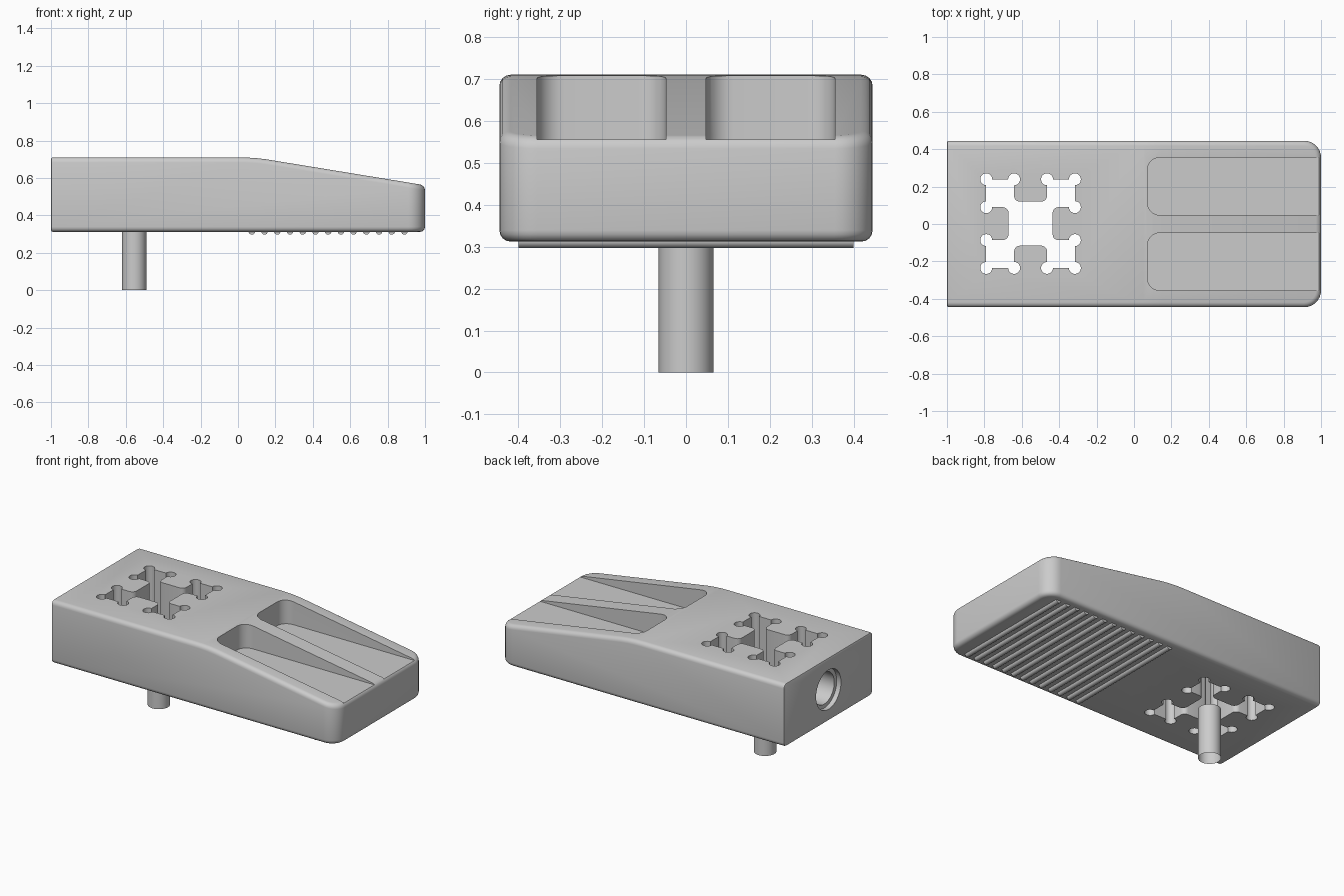
import bpy, bmesh
from math import sin, cos, radians, pi
from mathutils import Matrix

if "Cube" in bpy.data.objects:
    bpy.data.objects.remove(bpy.data.objects["Cube"])


def obj_from_bm(name, bm):
    bmesh.ops.recalc_face_normals(bm, faces=bm.faces)
    me = bpy.data.meshes.new(name)
    bm.to_mesh(me)
    bm.free()
    ob = bpy.data.objects.new(name, me)
    bpy.context.collection.objects.link(ob)
    return ob


def prism(pts, axis, lo, hi):
    """Extrude a 2D outline along y (x,z outline) or z (x,y outline)."""
    bm = bmesh.new()
    co = [(a, lo, b) if axis == 'y' else (a, b, lo) for a, b in pts]
    face = bm.faces.new([bm.verts.new(c) for c in co])
    ext = bmesh.ops.extrude_face_region(bm, geom=[face])
    move = (0, hi - lo, 0) if axis == 'y' else (0, 0, hi - lo)
    bmesh.ops.translate(bm, vec=move,
                        verts=[v for v in ext['geom'] if isinstance(v, bmesh.types.BMVert)])
    bmesh.ops.recalc_face_normals(bm, faces=bm.faces)
    return bm


def arc(cx, cy, r, a0, a1, n):
    return [(cx + r * cos(radians(a0 + (a1 - a0) * i / n)),
             cy + r * sin(radians(a0 + (a1 - a0) * i / n))) for i in range(n + 1)]


def cylinder(bm, r, length, matrix, seg=32, caps=True):
    bmesh.ops.create_cone(bm, cap_ends=caps, segments=seg, radius1=r, radius2=r,
                          depth=length, matrix=matrix)


def smooth(ob, angle=30):
    bpy.ops.object.select_all(action='DESELECT')
    ob.select_set(True)
    bpy.context.view_layer.objects.active = ob
    bpy.ops.object.shade_smooth_by_angle(angle=radians(angle))


def cut(ob, cutter):
    mod = ob.modifiers.new("cut", 'BOOLEAN')
    mod.operation, mod.solver, mod.object = 'DIFFERENCE', 'EXACT', cutter
    bpy.context.view_layer.objects.active = ob
    bpy.ops.object.modifier_apply(modifier=mod.name)
    bpy.data.objects.remove(cutter)


# wedge-shaped body: side profile, rounded front corners, softened edges
profile = [(-1, .312), (1, .312), (1, .561), (.15, .700), (.10, .706), (.05, .709), (0, .71), (-1, .71)]
bm = prism(profile, 'y', -.445, .445)
corner = [e for e in bm.edges if all(v.co.x > .99 for v in e.verts)
          and abs(e.verts[0].co.y - e.verts[1].co.y) < 1e-4]
bmesh.ops.bevel(bm, geom=corner, offset=.09, segments=8, profile=.5, affect='EDGES')


def at_back(e):
    return all(v.co.x < -.999 for v in e.verts)


rim = [e for e in bm.edges if e.calc_face_angle(0) > .6 and not at_back(e)]
bmesh.ops.bevel(bm, geom=rim, offset=.027, segments=4, profile=.5, affect='EDGES')
back = [e for e in bm.edges if at_back(e) and e.calc_face_angle(0) > .6]
bmesh.ops.bevel(bm, geom=back, offset=.01, segments=2, profile=.5, affect='EDGES')
body = obj_from_bm("body", bm)

# two level-floored pockets sunk into the slope
for s in (-1, 1):
    r, x0 = .065, .072
    pts = [(1.1, .048), (1.1, .355)] + arc(x0 + r, .355 - r, r, 90, 180, 8) \
        + arc(x0 + r, .048 + r, r, 180, 270, 8)
    cut(body, obj_from_bm("pocket_cutter", prism([(x, s * y) for x, y in pts], 'z', .556, .9)))

# through cutout: one quadrant of the outline, turned four times
inner, near, far, rc, rt = .118, .088, .237, .032, .03
quad = arc(inner + rt, near - rt, rt, 180, 90, 5)
quad += arc(far, near, rc, 180, 450, 15)
quad += arc(far, far, rc, 270, 540, 15)
quad += arc(near, far, rc, 0, 270, 15)
quad += arc(near - rt, inner + rt, rt, 0, -90, 5)
outline = []
for k in range(4):
    c, s = round(cos(k * pi / 2)), round(sin(k * pi / 2))
    outline += [(-.553 + c * u - s * v, .002 + s * u + c * v) for u, v in quad]
cut(body, obj_from_bm("cross_cutter", prism(outline, 'z', .1, .9)))

# stepped round socket in the end face
for r, depth in ((.125, .03), (.1, .17)):
    bm = bmesh.new()
    cylinder(bm, r, 2 * depth, Matrix.Translation((-1, 0, .51)) @ Matrix.Rotation(pi / 2, 4, 'Y'), 40)
    cut(body, obj_from_bm("socket_cutter", bm))
smooth(body)

# grip ribs across the underside
bm = bmesh.new()
for i in range(13):
    cylinder(bm, .0175, .8, Matrix.Translation((.074 + i * .068, 0, .3145))
             @ Matrix.Rotation(pi / 2, 4, 'X'), 16)
smooth(obj_from_bm("grip_ribs", bm))

# open tube peg below the cutout
bm = bmesh.new()
cylinder(bm, .065, .315, Matrix.Translation((-.555, 0, .1575)), 32, caps=False)
smooth(obj_from_bm("peg", bm))
